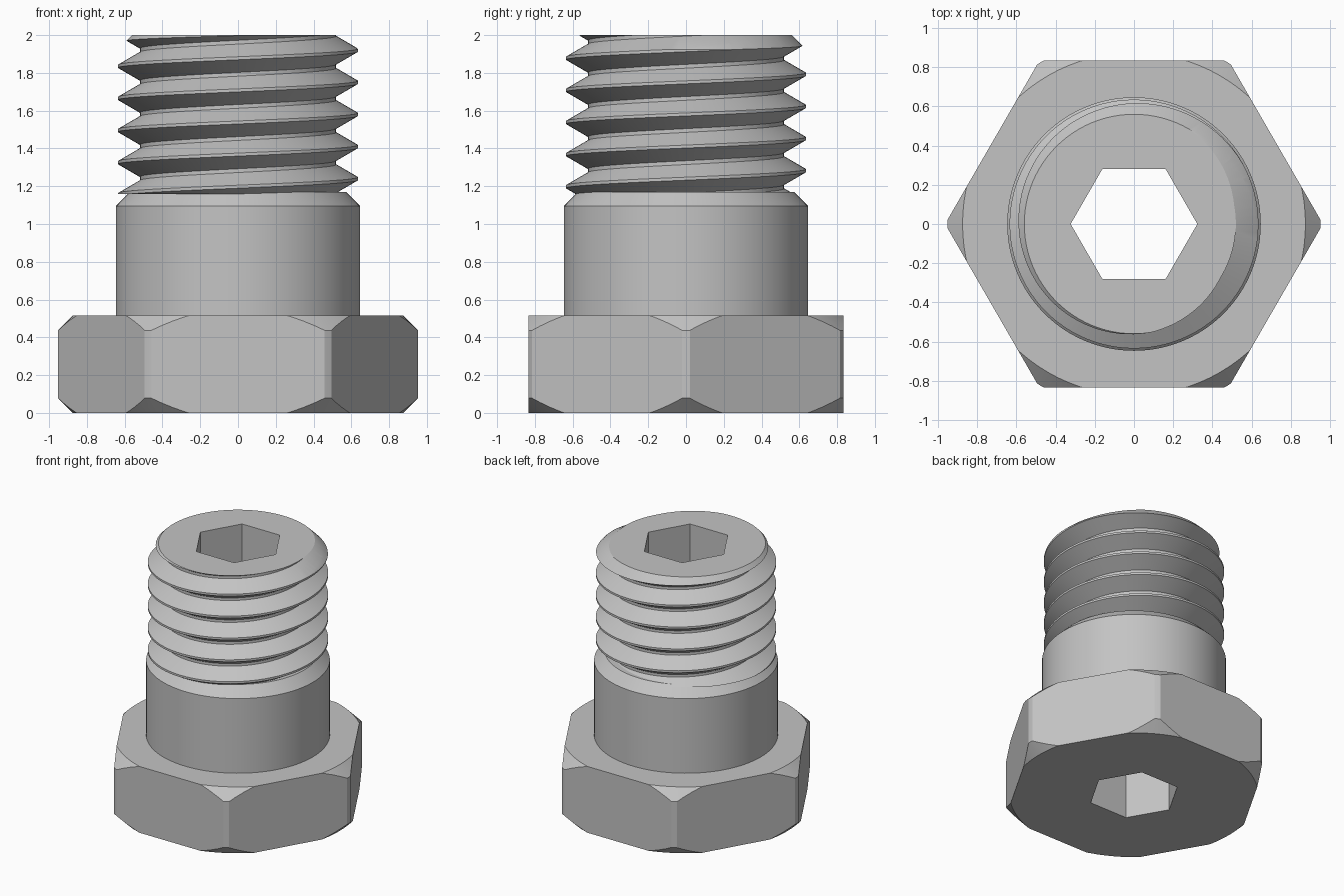
import bpy, bmesh
from math import pi, sin, cos, radians

if "Cube" in bpy.data.objects:
    bpy.data.objects.remove(bpy.data.objects["Cube"])

STEPS = 96
steel = bpy.data.materials.new("grey steel")
steel.use_nodes = True
GREY = (0.55, 0.55, 0.55, 1)
steel.diffuse_color = GREY
steel.node_tree.nodes["Principled BSDF"].inputs["Base Color"].default_value = GREY


def finish(bm, name):
    bmesh.ops.recalc_face_normals(bm, faces=bm.faces)
    mesh = bpy.data.meshes.new(name)
    bm.to_mesh(mesh)
    bm.free()
    mesh.materials.append(steel)
    ob = bpy.data.objects.new(name, mesh)
    bpy.context.collection.objects.link(ob)
    return ob


def lathe(name, profile, sides=STEPS):
    """Closed solid turned from (radius, height) points, bottom to top."""
    bm = bmesh.new()
    rings = [[bm.verts.new((r * cos(2 * pi * i / sides), r * sin(2 * pi * i / sides), z))
              for i in range(sides)] for r, z in profile]
    for low, high in zip(rings, rings[1:]):
        for i in range(sides):
            k = (i + 1) % sides
            bm.faces.new((low[i], low[k], high[k], high[i]))
    bm.faces.new(rings[0])
    bm.faces.new(rings[-1])
    return finish(bm, name)


def hex_prism(name, apothem, z0, z1):
    r = apothem / cos(pi / 6)
    return lathe(name, [(r, z0), (r, z1)], 6)


def combine(ob, tool, operation):
    tool.hide_render = True
    mod = ob.modifiers.new("cut", "BOOLEAN")
    mod.operation, mod.solver, mod.object = operation, "EXACT", tool
    bpy.context.view_layer.objects.active = ob
    bpy.ops.object.modifier_apply(modifier=mod.name)
    bpy.data.objects.remove(tool)


def helix(name, crest, root, pitch, z0, turns):
    """Solid right-handed screw with small flats on crest and root."""
    section = [(crest, -0.008), (crest, 0.008),
               (root, pitch / 2 - 0.01), (root, pitch / 2 + 0.01)]
    n, last = STEPS, STEPS * turns
    bm = bmesh.new()
    v = []
    for i in range(last + 1):
        a = 2 * pi * i / n
        v.append([bm.verts.new((r * cos(a), r * sin(a), z0 + pitch * i / n + dz))
                  for r, dz in section])
    for i in range(last):
        for j in range(3):
            bm.faces.new((v[i][j], v[i + 1][j], v[i + 1][j + 1], v[i][j + 1]))
        if i + 1 + n <= last:
            bm.faces.new((v[i][3], v[i + 1][3], v[i + 1 + n][0], v[i + n][0]))
    # Fan caps close the two ends
    bottom = [v[i][0] for i in range(n + 1)] + v[0][:0:-1]
    top = [v[i][3] for i in range(last - n, last + 1)] + v[last][2::-1]
    for loop, z in ((bottom, z0 - pitch), (top, z0 + pitch * (turns + 1))):
        hub = bm.verts.new((0, 0, z))
        for p, q in zip(loop, loop[1:] + loop[:1]):
            bm.faces.new((hub, p, q))
    return finish(bm, name)


# Hex head with turned chamfers on both ends
head = hex_prism("hex_head", 0.835, 0, 0.515)
combine(head, lathe("head_envelope", [(0.795, -0.08), (0.953, 0.078),
                                      (0.953, 0.437), (0.795, 0.595)]), "INTERSECT")

# Plain shoulder with a chamfered top
shoulder = lathe("shoulder", [(0.647, 0.515), (0.647, 1.095), (0.572, 1.17)])

# Threaded end, trimmed flat with a chamfered tip
thread = helix("thread", 0.635, 0.52, 0.17, 0.90, 8)
combine(thread, lathe("thread_envelope", [(0.7, 1.16), (0.7, 1.86), (0.56, 2.0)]), "INTERSECT")

# Hex socket through every part
for part, angle in ((head, 20), (shoulder, 30), (thread, 30)):
    combine(part, hex_prism("socket_cutter", 0.28, -0.5, 2.5), "DIFFERENCE")
    bpy.ops.object.select_all(action="DESELECT")
    part.select_set(True)
    bpy.context.view_layer.objects.active = part
    bpy.ops.object.shade_smooth_by_angle(angle=radians(angle))
